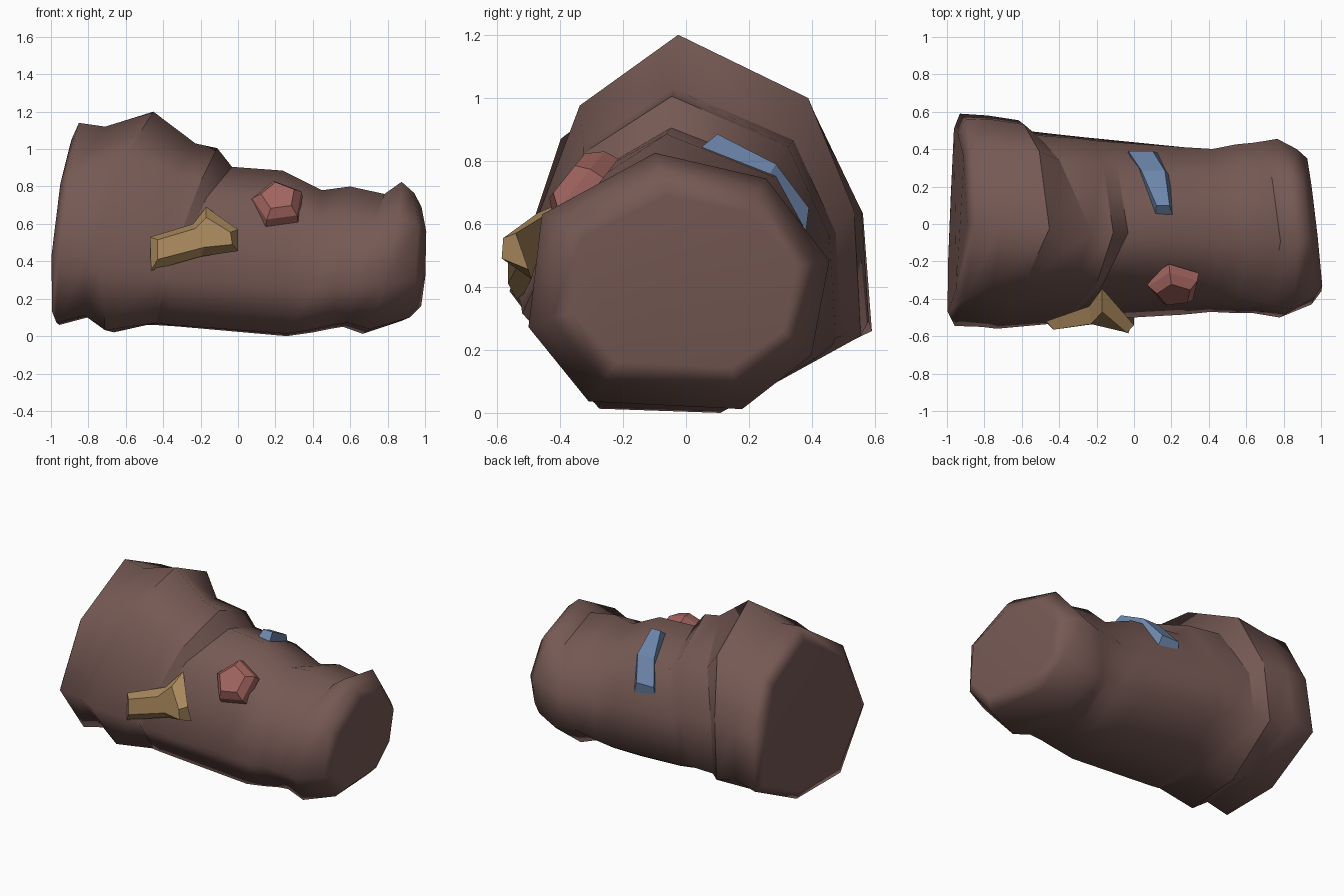
import bpy, bmesh, math
from mathutils import Vector

if "Cube" in bpy.data.objects:
    bpy.data.objects.remove(bpy.data.objects["Cube"])


def material(name, rgb):
    m = bpy.data.materials.new(name)
    m.diffuse_color = (*rgb, 1)
    m.use_nodes = True
    m.node_tree.nodes["Principled BSDF"].inputs["Base Color"].default_value = m.diffuse_color
    return m


BROWN = material("bark_brown", (0.18, 0.10, 0.088))
PINK = material("dusty_pink", (0.36, 0.13, 0.115))
TAN = material("warm_tan", (0.40, 0.25, 0.11))
BLUE = material("slate_blue", (0.15, 0.235, 0.40))


def loft(name, rings, mat, smooth=False, creases=()):
    """Bridge equal-sized closed rings and cap both ends; creased rings stay sharp."""
    bm = bmesh.new()
    loops = [[bm.verts.new(p) for p in ring] for ring in rings]
    n = len(loops[0])
    for a, b in zip(loops, loops[1:]):
        for i in range(n):
            j = (i + 1) % n
            bm.faces.new((a[i], a[j], b[j], b[i]))
    bm.faces.new(loops[0])
    bm.faces.new(loops[-1])
    bmesh.ops.recalc_face_normals(bm, faces=bm.faces)
    for f in bm.faces:
        f.smooth = smooth
    for k in creases:
        for i in range(n):
            e = bm.edges.get((loops[k][i], loops[k][(i + 1) % n]))
            e.smooth = e.calc_face_angle() < math.radians(20)
    me = bpy.data.meshes.new(name)
    bm.to_mesh(me)
    bm.free()
    me.materials.append(mat)
    ob = bpy.data.objects.new(name, me)
    bpy.context.collection.objects.link(ob)
    return ob


# Trunk: irregular octagon sections, (side -1..1, height 0..1): wide mouth, wide body, narrow end
MOUTH = [(-.04, 1), (.68, .82), (.95, .53), (1, .185),
         (.27, 0), (-.52, .01), (-1, .34), (-.74, .75)]
WIDE = [(-.04, 1), (.70, .83), (.96, .53), (1, .19),
        (.27, 0), (-.52, .01), (-1, .31), (-.6, .81)]
NARROW = [(-.16, 1), (.58, .9), (1, .58), (.88, .21),
          (.42, 0), (-.6, .03), (-1, .32), (-.91, .76)]

# top x, bottom x, sweep power, sideways skew, front y, back y, top z, bottom z
RINGS = [
    (-.89, -.985, 2.2, .02, -.47, .51, 1.05, .125),
    (-.85, -.96, 1.5, .02, -.545, .59, 1.14, .06),
    (-.71, -.81, 1.5, .02, -.55, .58, 1.12, .10),
    (-.45, -.68, 3, .06, -.56, .555, 1.20, .02),
    (-.23, -.48, 3.5, -.07, -.53, .495, 1.03, .06),
    (-.11, -.42, 1.4, .02, -.525, .475, 1.005, .058),
    (-.03, -.34, 2, .05, -.52, .465, .905, .052),
    (.24, .26, 1.5, 0, -.485, .425, .885, .0),
    (.45, .40, 1.5, 0, -.47, .41, .78, .02),
    (.60, .50, 1.5, 0, -.475, .43, .80, .04),
    (.78, .57, 1.5, -.02, -.475, .435, .76, .05),
    (.87, .68, .9, -.03, -.50, .455, .825, .012),
    (.935, .89, 1, -.045, -.43, .40, .765, .08),
    (.975, .955, 1, -.04, -.36, .35, .69, .145),
]


def section(k):
    xt, xb, power, skew, yf, yb, zt, zb = RINGS[k]
    t = min(1, max(0, (k - 6) / 4))
    pts = []
    for w, s in zip(MOUTH if k < 2 else WIDE, NARROW):
        u = w[0] + (s[0] - w[0]) * t
        v = w[1] + (s[1] - w[1]) * t
        pts.append((xb + (xt - xb) * v ** power + skew * u,
                    (yf + yb) / 2 + u * (yb - yf) / 2,
                    zb + v * (zt - zb)))
    return pts


trunk = loft("trunk", [section(k) for k in range(len(RINGS))], BROWN, True, (3, 4, 5, 6, 10))
trunk.modifiers.new("even_shading", "WEIGHTED_NORMAL").keep_sharp = True

# Pink knot: tapered pentagon lying on the upper front slope
centre = Vector((.215, -.345, .722))
normal = Vector((.03, -.78, .62)).normalized()
across = Vector((1, 0, 0))
along = normal.cross(across).normalized()
if along.z < 0:
    along = -along


def pentagon(radius, lift):
    return [centre + normal * lift
            + across * radius * math.cos(math.radians(100 + 72 * i))
            + along * radius * math.sin(math.radians(100 + 72 * i))
            for i in range(5)]


loft("pink_knot", [pentagon(.15, -.05), pentagon(.14, .0), pentagon(.095, .045)], PINK)

# Blue plate: strip bent over the back shoulder
# each section: outer left x, outer right x, inner left x, inner right x, outer y z, inner y z
STRIP = [(.12, .19, .115, .205, .10, .885, .05, .845),
         (.04, .165, .03, .20, .285, .79, .25, .73),
         (-.03, .10, -.035, .125, .39, .65, .38, .57)]
loft("blue_plate", [[(a, oy, oz), (b, oy, oz), (d, iy, iz), (c, iy, iz)]
                    for a, b, c, d, oy, oz, iy, iz in STRIP], BLUE)

# Tan splinter: flared wedge standing off the front
OUTER = [(-.43, -.565, .515), (-.23, -.535, .575), (-.17, -.47, .635), (-.04, -.58, .555),
         (-.03, -.585, .49), (-.18, -.53, .475), (-.43, -.565, .41)]
INNER = [(-.47, -.52, .53), (-.24, -.44, .60), (-.17, -.345, .69), (0, -.54, .57),
         (0, -.50, .455), (-.2, -.49, .425), (-.465, -.53, .35)]
loft("tan_splinter", [OUTER, INNER], TAN)
